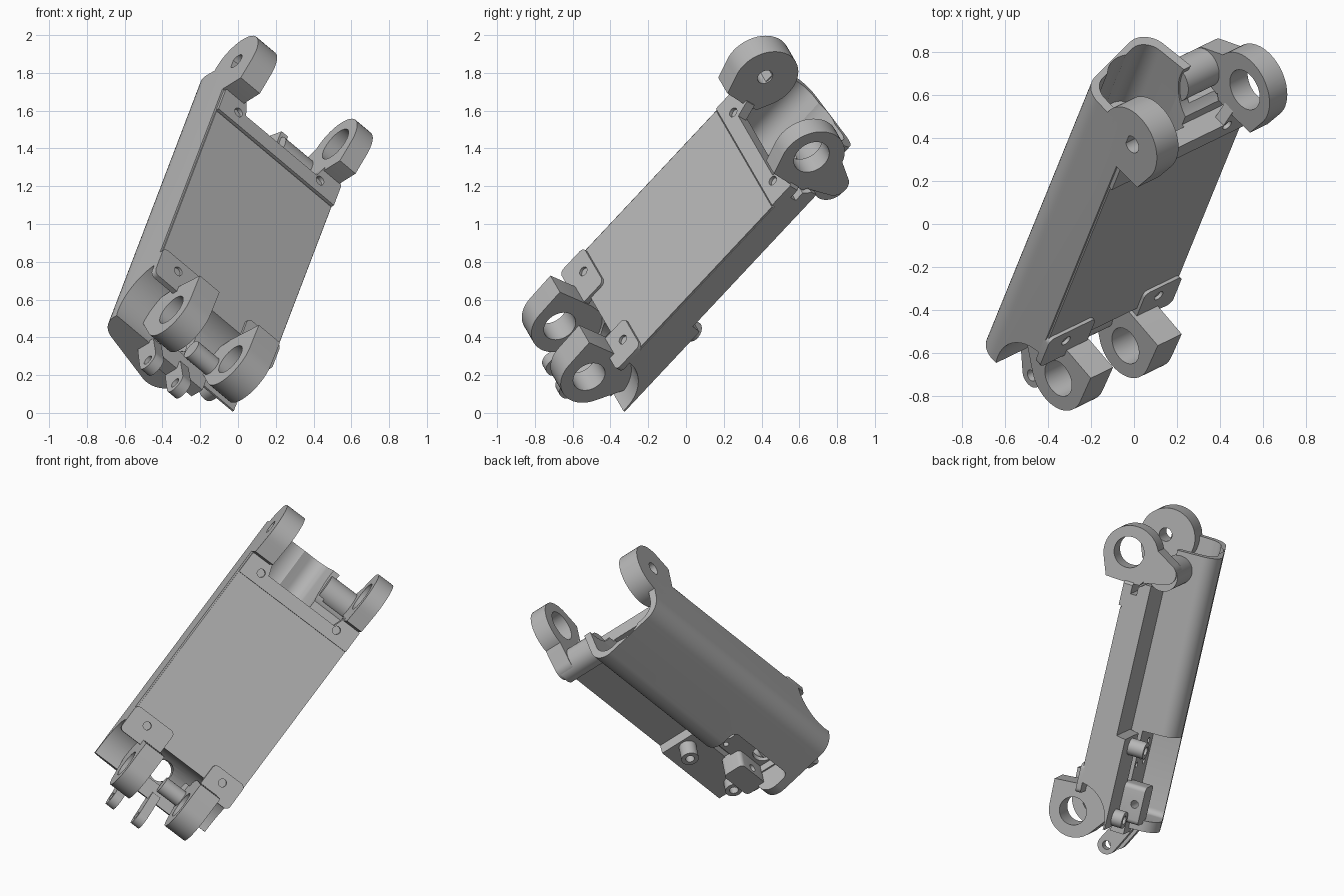
import bpy, bmesh
from math import pi, cos, sin
from mathutils import Matrix, Vector
from mathutils.geometry import convex_hull_2d

if "Cube" in bpy.data.objects:
    bpy.data.objects.remove(bpy.data.objects["Cube"])

# Tilted frame of the part: W across, L along, N out of the cover
W = Vector((0.719, 0.349, -0.602)).normalized()
L = Vector((0.266, 0.658, 0.705))
L = (L - W * L.dot(W)).normalized()
N = W.cross(L)
FRAME = Matrix((W, L, N)).transposed().to_4x4()
FRAME.translation = (0.058, -0.041, 0.989)

grey = bpy.data.materials.new("plain_grey")
grey.use_nodes = True
grey.diffuse_color = (0.47, 0.47, 0.47, 1)
grey.node_tree.nodes["Principled BSDF"].inputs["Base Color"].default_value = (0.47, 0.47, 0.47, 1)

# Order of (u, v, extrusion) for each extrusion axis
PLACE = {"W": lambda u, v, t: (t, u, v),
         "L": lambda u, v, t: (u, t, v),
         "N": lambda u, v, t: (u, v, t)}


def prism(name, axis, pts, a, b):
    """Extrude a 2D outline along W, L or N from a to b."""
    bm = bmesh.new()
    lo = [bm.verts.new(PLACE[axis](u, v, a)) for u, v in pts]
    hi = [bm.verts.new(PLACE[axis](u, v, b)) for u, v in pts]
    bm.faces.new(lo)
    bm.faces.new(hi)
    for i in range(len(pts)):
        j = (i + 1) % len(pts)
        bm.faces.new((lo[i], lo[j], hi[j], hi[i]))
    bmesh.ops.recalc_face_normals(bm, faces=bm.faces)
    mesh = bpy.data.meshes.new(name)
    bm.to_mesh(mesh)
    bm.free()
    obj = bpy.data.objects.new(name, mesh)
    bpy.context.collection.objects.link(obj)
    obj.matrix_world = FRAME
    mesh.materials.append(grey)
    return obj


def circle(u, v, r, n=48):
    return [(u + r * cos(2 * pi * i / n), v + r * sin(2 * pi * i / n)) for i in range(n)]


def rect(u0, u1, v0, v1):
    return [(u0, v0), (u1, v0), (u1, v1), (u0, v1)]


def hull(pts):
    return [pts[i] for i in convex_hull_2d([Vector(p) for p in pts])]


def soft_rect(u0, u1, v0, v1, r):
    return hull([p for u in (u0 + r, u1 - r) for v in (v0 + r, v1 - r) for p in circle(u, v, r, 24)])


def cut(obj, axis, pts, a, b):
    """Subtract an extruded outline, then drop the cutter."""
    tool = prism("cutter", axis, pts, a, b)
    tool.hide_render = True
    mod = obj.modifiers.new("cut", "BOOLEAN")
    mod.operation, mod.solver, mod.object = "DIFFERENCE", "EXACT", tool
    bpy.context.view_layer.objects.active = obj
    bpy.ops.object.modifier_apply(modifier=mod.name)
    bpy.data.objects.remove(tool)
    return obj


TOP, BOT = (0.867, 0.015), (-0.868, 0.02)    # hinge axes in (L, N)
CLEAR = circle(-0.875, 0, 0.23)              # clearance around the bottom hinge
parts = []

# Housing with a rounded back, and the square flange beside it
shell = hull(circle(-0.3, -0.25, 0.13) + circle(0.0, -0.355, 0.11) + [(-0.43, -0.02), (0.14, -0.18), (0.14, -0.02)])
housing = prism("housing", "L", shell, -0.92, 0.9)
flange = prism("flange", "L", rect(0.135, 0.43, -0.18, -0.02), -0.92, 0.7)
for obj in (housing, flange):
    cut(obj, "W", rect(0.615, 1.1, -0.1, 0.2), -0.3, 0.6)
    cut(obj, "W", circle(0.855, 0, 0.21), -0.3, 0.6)
    cut(obj, "W", CLEAR, -0.6, 0.6)
    parts.append(obj)

# Stepped bore in the top end
bore = [(-0.15 + (u + 0.15) * 0.83, min(-0.24 + (v + 0.24) * 0.83, -0.085)) for u, v in shell]
cut(housing, "L", hull(bore), 0.5, 1.1)
cut(housing, "L", circle(-0.15, -0.265, 0.15), 0.3, 1.1)

# Rear window with a drilled mounting face
cut(housing, "N", soft_rect(-0.12, 0.24, -0.85, -0.29, 0.04), -0.7, -0.25)
cut(housing, "N", circle(0.02, -0.45, 0.045, 32), -0.3, -0.15)
for du, dv in ((1, 1), (1, -1), (-1, 1), (-1, -1)):
    cut(housing, "N", circle(0.02 + du * 0.07, -0.45 + dv * 0.07, 0.018, 16), -0.3, -0.15)
cut(housing, "N", circle(-0.03, -0.76, 0.07), -0.7, 0.1)

# Thickened lower side, clamp block and two bosses
side = prism("side_block", "W", hull([(-0.28, -0.1), (-0.3, -0.24), (-0.9, -0.24), (-0.9, -0.1)]), 0.17, 0.43)
parts.append(cut(side, "W", CLEAR, 0, 0.6))
clamp = prism("clamp_block", "N", soft_rect(0.06, 0.21, -0.87, -0.62, 0.03), -0.38, -0.232)
parts.append(cut(clamp, "W", circle(-0.74, -0.33, 0.025, 24), 0, 0.3))
for name, l, end in (("upper_boss", -0.37, -0.345), ("lower_boss", -0.84, -0.31)):
    boss = prism(name, "N", circle(0.28, l, 0.055), end, -0.232)
    parts.append(cut(boss, "N", circle(0.28, l, 0.028, 24), end - 0.05, end + 0.06))

# Flat cover
parts.append(prism("cover", "N", rect(-0.42, 0.425, -0.68, 0.515), -0.05, -0.012))
cut(parts[-1], "W", CLEAR, -0.6, 0.6)

# Screw strip at the top and screw tabs at the bottom
strip = prism("top_strip", "N", [(-0.42, 0.525), (0.43, 0.525), (0.43, 0.67), (0.4, 0.7), (0.3, 0.7),
                                 (0.27, 0.615), (-0.25, 0.615), (-0.28, 0.7), (-0.39, 0.7), (-0.42, 0.67)], -0.06, 0)
left_tab = prism("left_tab", "N", soft_rect(-0.43, -0.13, -0.72, -0.53, 0.03), -0.03, 0.004)
right_tab = prism("right_tab", "N", soft_rect(0.19, 0.43, -0.72, -0.53, 0.03), -0.03, 0.004)
for obj, spots in ((strip, ((-0.3, 0.6), (0.3, 0.6))), (left_tab, ((-0.3, -0.6),)), (right_tab, ((0.3, -0.6),))):
    for u, v in spots:
        cut(obj, "N", circle(u, v, 0.026, 24), -0.025, 0.1)
    parts.append(obj)

# Top hinge ears
ear = hull(circle(0.858, 0, 0.183) + [(0.68, 0.13), (0.68, -0.1)])
parts.append(cut(prism("left_ear", "W", ear, -0.43, -0.29), "W", circle(*TOP, 0.043), -0.6, 0))
parts.append(cut(prism("right_ear", "W", ear, 0.30, 0.415), "W", circle(*TOP, 0.1), 0, 0.6))
lobe = hull(circle(0.80, -0.25, 0.07) + [(0.70, -0.12), (0.95, -0.13)])
parts.append(prism("right_ear_arm", "W", lobe, 0.30, 0.415))
parts.append(prism("ear_crossbar", "W", circle(0.775, -0.235, 0.095), 0.1, 0.40))

# Bottom hinge rings with webs into the housing
ring = hull(circle(-0.865, 0.01, 0.17) + [(-0.70, 0.185), (-0.68, -0.05), (-0.70, -0.24), (-0.82, -0.24)])
for name, a, b in (("left_ring", -0.265, -0.12), ("right_ring", 0.17, 0.325)):
    parts.append(cut(prism(name, "W", ring, a, b), "W", circle(*BOT, 0.09), a - 0.1, b + 0.1))
parts.append(prism("ring_crossbar", "W", circle(-0.83, -0.15, 0.055), 0.02, 0.2))
parts.append(prism("ring_floor", "N", rect(-0.13, 0.2, -0.95, -0.84), -0.3, -0.21))

# Small lugs on the bottom end
lug = hull(circle(-1.08, -0.17, 0.06) + [(-0.9, -0.2), (-0.9, -0.33), (-1.0, -0.28)])
for name, w in (("left_lug", -0.16), ("right_lug", 0.04)):
    parts.append(cut(prism(name, "W", lug, w - 0.03, w + 0.03), "W", circle(-1.08, -0.17, 0.028, 24), w - 0.1, w + 0.1))

# Smooth curves, crisp edges
bpy.ops.object.select_all(action="DESELECT")
for obj in parts:
    obj.select_set(True)
bpy.context.view_layer.objects.active = housing
bpy.ops.object.shade_smooth_by_angle(angle=pi / 6)
